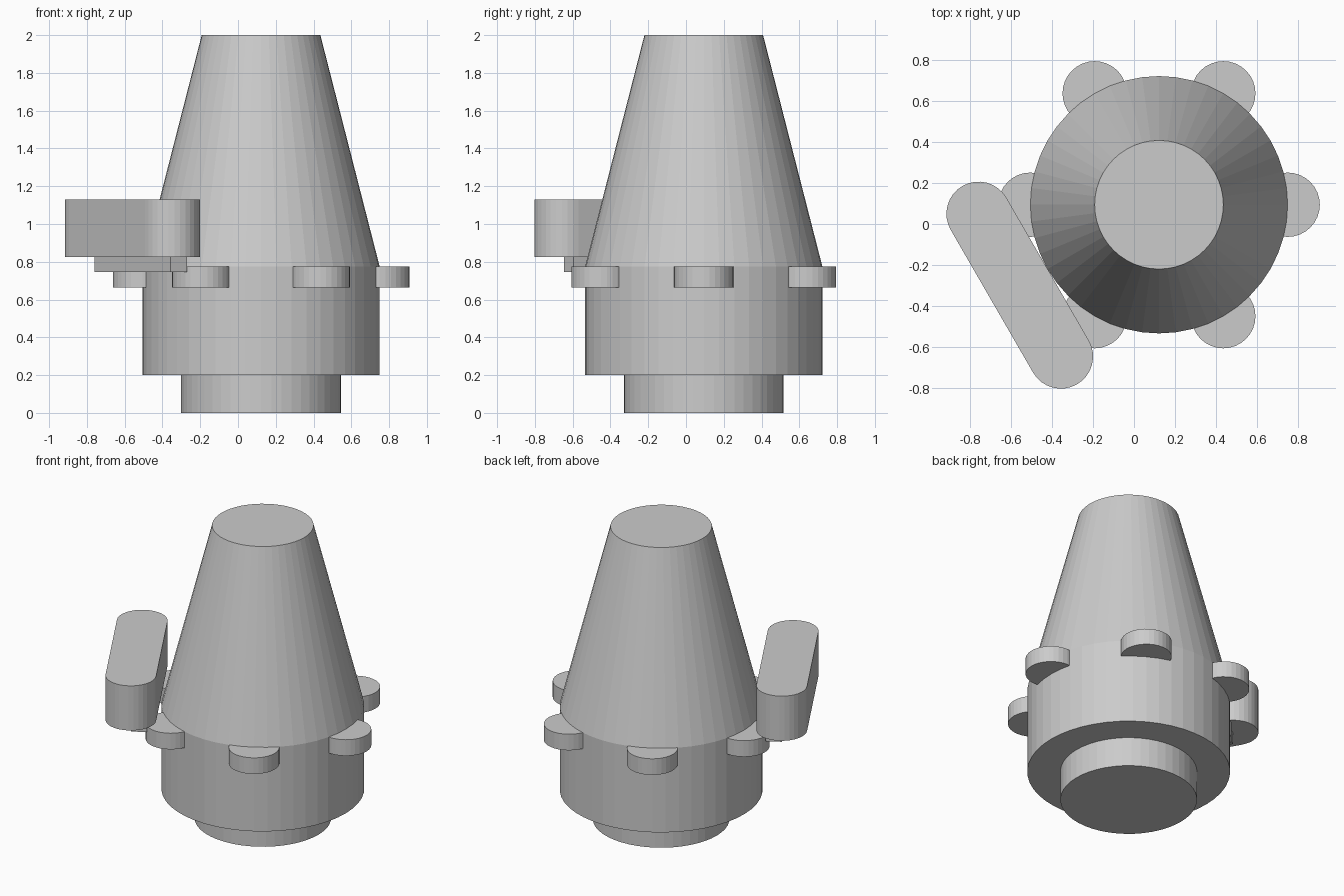
import bpy, bmesh
from math import pi, sin, cos, radians
from mathutils import Vector

if "Cube" in bpy.data.objects:
    bpy.data.objects.remove(bpy.data.objects["Cube"])

CENTER = Vector((0.122, 0.094))   # axis of the turned body
R = 0.628                         # body radius
SEG = 48


def finish(bm, name):
    bmesh.ops.recalc_face_normals(bm, faces=bm.faces)
    mesh = bpy.data.meshes.new(name)
    bm.to_mesh(mesh)
    bm.free()
    obj = bpy.data.objects.new(name, mesh)
    bpy.context.collection.objects.link(obj)
    return obj


def lathe(name, profile):
    """Closed turned solid from (radius, z) rings."""
    bm = bmesh.new()
    rings = [[bm.verts.new((CENTER.x + r * cos(2 * pi * i / SEG),
                            CENTER.y + r * sin(2 * pi * i / SEG), z))
              for i in range(SEG)] for r, z in profile]
    for a, b in zip(rings, rings[1:]):
        for i in range(SEG):
            j = (i + 1) % SEG
            bm.faces.new((a[i], a[j], b[j], b[i]))
    bm.faces.new(rings[0])
    bm.faces.new(rings[-1])
    return finish(bm, name)


def prism(name, outline, z0, z1):
    """Extrude a flat outline from z0 to z1."""
    bm = bmesh.new()
    face = bm.faces.new([bm.verts.new((p.x, p.y, z0)) for p in outline])
    top = bmesh.ops.extrude_face_region(bm, geom=[face], use_keep_orig=True)
    verts = [v for v in top["geom"] if isinstance(v, bmesh.types.BMVert)]
    bmesh.ops.translate(bm, vec=(0, 0, z1 - z0), verts=verts)
    return finish(bm, name)


def polar(angle, r=1.0):
    return Vector((cos(angle), sin(angle))) * r


# Turned body: foot, drum and tapered tower
lathe("body", [(0.423, 0), (0.423, 0.2), (R, 0.2), (R, 0.775), (0.314, 2.0)])

# Six round lugs around the top of the drum
LUG_R = 0.157
for k in range(6):
    c = CENTER + polar(k * pi / 3, R)
    prism(f"lug_{k + 1}", [c + polar(2 * pi * i / 32, LUG_R) for i in range(32)],
          0.665, 0.775)

# Round-ended side pod, tangent to the drum
out = polar(radians(210))
along = Vector((-out.y, out.x))
mid = CENTER + out * 0.785
HALF = 0.402
a0 = radians(210)
pod = [mid + along * HALF + polar(a0 + pi * i / 16, LUG_R) for i in range(17)]
pod += [mid - along * HALF + polar(a0 + pi + pi * i / 16, LUG_R) for i in range(17)]
prism("side_pod", pod, 0.825, 1.13)

# Thin mounting strip beneath the pod
inner = mid - out * 0.1
prism("pod_mount", [mid - along * HALF, mid + along * HALF,
                    inner + along * HALF, inner - along * HALF], 0.745, 0.825)
